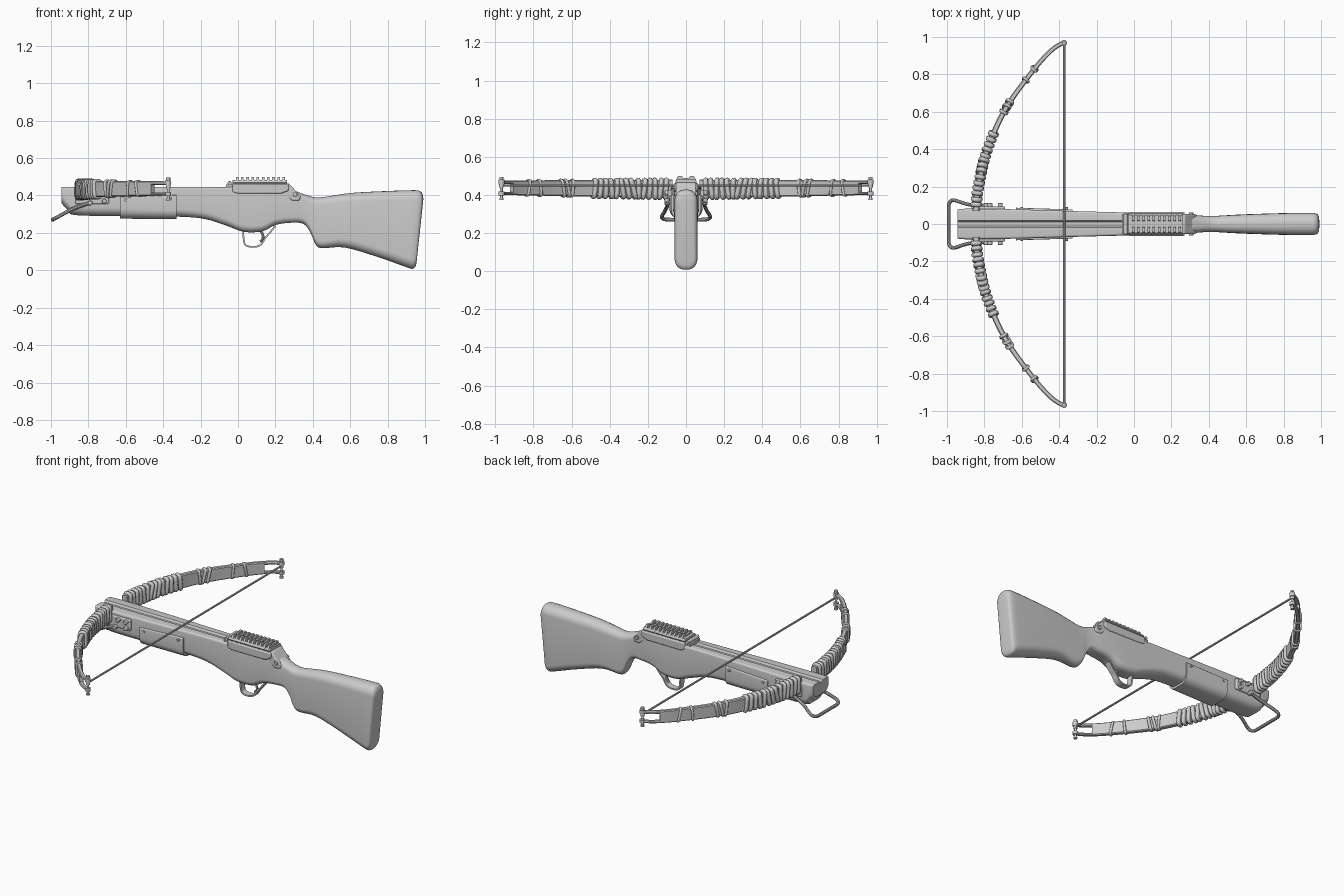
import bpy, bmesh, math, random
from mathutils import Vector, Matrix

if "Cube" in bpy.data.objects:
    bpy.data.objects.remove(bpy.data.objects["Cube"])
random.seed(4)


def finish(name, bm, mirror=False, bevel=0, angle=35):
    bmesh.ops.recalc_face_normals(bm, faces=bm.faces)
    me = bpy.data.meshes.new(name)
    bm.to_mesh(me)
    bm.free()
    ob = bpy.data.objects.new(name, me)
    bpy.context.collection.objects.link(ob)
    bpy.ops.object.select_all(action='DESELECT')
    bpy.context.view_layer.objects.active = ob
    ob.select_set(True)
    bpy.ops.object.shade_smooth_by_angle(angle=math.radians(angle))
    if bevel:
        b = ob.modifiers.new("bevel", 'BEVEL')
        b.width, b.segments = bevel, 2
    if mirror:
        ob.modifiers.new("mirror", 'MIRROR').use_axis = (False, True, False)
    return ob


def smooth(pts, n):
    """Catmull-Rom through tuples of any length."""
    out = []
    for i in range(len(pts) - 1):
        a, b, c, d = pts[max(i - 1, 0)], pts[i], pts[i + 1], pts[min(i + 2, len(pts) - 1)]
        for k in range(n):
            t = k / n
            out.append(tuple(q + .5 * t * (r - p + t * (2 * p - 5 * q + 4 * r - s + t * (3 * (q - r) + s - p)))
                             for p, q, r, s in zip(a, b, c, d)))
    return out + [tuple(pts[-1])]


def loft(bm, rings, closed=False):
    vs = [[bm.verts.new(p) for p in r] for r in rings]
    n = len(vs[0])
    for a, b in zip(vs, vs[1:] + vs[:1] if closed else vs[1:]):
        for i in range(n):
            j = (i + 1) % n
            bm.faces.new((a[i], a[j], b[j], b[i]))
    if not closed:
        bm.faces.new(vs[0][::-1])
        bm.faces.new(vs[-1])


def tube(bm, pts, r, closed=False, sides=10):
    pts = [Vector(p) for p in pts]
    n, rings, ref = len(pts), [], None
    for i, p in enumerate(pts):
        a = pts[i - 1] if closed or i else p
        b = pts[(i + 1) % n] if closed or i < n - 1 else p
        t = (b - a).normalized()
        if ref is None:
            ref = t.orthogonal()
        ref = (ref - t * ref.dot(t)).normalized()
        s = t.cross(ref)
        rings.append([p + r * (math.cos(k * math.tau / sides) * ref + math.sin(k * math.tau / sides) * s)
                      for k in range(sides)])
    loft(bm, rings, closed)


def box(bm, x0, x1, y0, y1, z0, z1):
    m = Matrix.Translation(((x0 + x1) / 2, (y0 + y1) / 2, (z0 + z1) / 2)) @ \
        Matrix.Diagonal((x1 - x0, y1 - y0, z1 - z0, 1))
    bmesh.ops.create_cube(bm, size=1, matrix=m)


def prism(bm, prof, w):
    loft(bm, [[(x, y, z) for x, z in prof] for y in (-w, w)])


def body_ring(xb, zb, xt, zt, w, rt, gd=0):
    """Rounded section of the stock with a groove in the top."""
    rb = max(.6 * w, min(.95 * w, rt))
    h = []
    for k in range(8):
        a = math.pi / 2 * k / 7
        h.append((w - rb + rb * math.sin(a), zb + rb - rb * math.cos(a)))
    for k in range(6):
        a = math.pi / 2 * k / 5
        h.append((w - rt + rt * math.cos(a), zt - rt + rt * math.sin(a)))
    g = min(.02, (w - rt) * .8)
    h += [(g, zt), (g * .6, zt - gd)]
    h += [(-y, z) for y, z in reversed(h)]
    return [(xb + (xt - xb) * (z - zb) / (zt - zb), y, z) for y, z in h]


# Stock: bottom x/z, top x/z, half width, top corner radius
stations = [(-.945, .36, -.945, .445, .078, .012), (-.91, .322, -.91, .445, .081, .012),
            (-.87, .295, -.87, .445, .082, .012), (-.62, .29, -.62, .445, .078, .012),
            (-.33, .287, -.33, .445, .069, .012), (-.18, .275, -.18, .445, .065, .012),
            (-.06, .238, -.06, .445, .062, .014), (.03, .206, .03, .445, .06, .016),
            (.13, .208, .12, .443, .058, .02), (.2, .242, .2, .442, .056, .024),
            (.28, .254, .27, .436, .052, .03), (.35, .248, .33, .415, .046, .034),
            (.388, .2, .38, .398, .043, .036), (.415, .138, .415, .39, .043, .038),
            (.45, .118, .46, .392, .044, .04), (.57, .122, .6, .413, .051, .046),
            (.75, .07, .78, .423, .057, .05), (.9, .017, .93, .428, .06, .053),
            (.935, .008, .972, .424, .057, .05), (.95, .022, .987, .405, .05, .045),
            (.955, .045, .991, .38, .038, .034)]
bm = bmesh.new()
loft(bm, [body_ring(*s, gd=.012 if s[2] < -.05 else 0) for s in smooth(stations, 4)])
finish("stock", bm)

# Sheet metal sleeve round the fore end, with rivets
bm = bmesh.new()
loft(bm, [body_ring(-.63, .276, -.63, .392, .087, .006), body_ring(-.33, .274, -.33, .402, .078, .006)])
finish("fore_sleeve", bm)
bm = bmesh.new()
for x, z in ((-.6, .375), (-.36, .385)):
    tube(bm, [(x, .07, z), (x, .09, z)], .008)
finish("sleeve_rivets", bm, True, .002)

# Side brackets holding the bow, with bolts
bm = bmesh.new()
box(bm, -.87, -.69, .075, .094, .355, .425)
finish("bow_bracket", bm, True, .006)
bm = bmesh.new()
for x, z in ((-.77, .41), (-.715, .41), (-.715, .37), (-.79, .36)):
    tube(bm, [(x, .08, z), (x, .112, z)], .013, sides=12)
finish("bracket_bolts", bm, True, .003)

# Foot stirrup
half = [(-.79, .1, .36), (-.84, .098, .345), (-.9, .108, .32), (-.96, .127, .287),
        (-.982, .12, .276), (-.99, .1, .271), (-.99, .04, .27)]
bm = bmesh.new()
tube(bm, smooth(half + [(x, -y, z) for x, y, z in reversed(half)], 4), .01)
finish("foot_stirrup", bm)

# Bow limbs, mirrored across y
path = smooth([(-.845, .07), (-.835, .18), (-.79, .38), (-.69, .61), (-.54, .82), (-.44, .93), (-.372, .972)], 10)


def frame(y):
    for a, b in zip(path, path[1:]):
        if a[1] <= y <= b[1]:
            t = Vector((b[0] - a[0], b[1] - a[1], 0))
            p = Vector((a[0], a[1], 0)) + t * ((y - a[1]) / t.y)
            t.normalize()
            return p, t, Vector((t.y, -t.x, 0))


def limb_size(y):
    """Half thickness, bottom and top of the limb at y."""
    f = y / .97
    return .018 - .006 * f, .382 + .018 * f, .48 - .004 * f


def strip(bm, y0, y1, n, lo=None, hi=None):
    rings = []
    for i in range(n + 1):
        y = y0 + (y1 - y0) * i / n
        p, t, s = frame(y)
        h, z0, z1 = limb_size(y)
        z0, z1 = (z0 if lo is None else lo), (z1 if hi is None else hi)
        c = .005
        prof = [(-h + c, z0), (h - c, z0), (h, z0 + c), (h, z1 - c), (h - c, z1), (-h + c, z1), (-h, z1 - c), (-h, z0 + c)]
        rings.append([p + s * u + Vector((0, 0, z)) for u, z in prof])
    loft(bm, rings)


bm = bmesh.new()
strip(bm, .072, .915, 36)
strip(bm, .905, .97, 8, lo=.457)
strip(bm, .905, .97, 8, hi=.415)
finish("bow_limb", bm, True)

# Tip eyes and pins
bm = bmesh.new()
for z0, z1, r in ((.455, .48, .016), (.398, .418, .016), (.376, .493, .007), (.484, .495, .011), (.373, .384, .011)):
    tube(bm, [(-.373, .968, z0), (-.373, .968, z1)], r, sides=16)
finish("limb_tip_pin", bm, True)

# Cord wrappings, tilted at random
bm = bmesh.new()
wraps = [(.105 + .029 * i, random.uniform(-.15, .3), .013) for i in range(14)]
wraps += [(.6, -.1, .009), (.625, .25, .009), (.65, .2, .009), (.77, .1, .008), (.83, -.2, .008)]
for y, tilt, r in wraps:
    p, t, s = frame(y)
    h, z0, z1 = limb_size(y)
    zc, hz = (z0 + z1) / 2, (z1 - z0) / 2
    loop = []
    for k in range(24):
        a = math.tau * k / 24
        u = math.copysign(abs(math.cos(a)) ** .45, math.cos(a)) * (h + .002)
        v = math.copysign(abs(math.sin(a)) ** .45, math.sin(a)) * (hz - .001)
        loop.append(p + s * u + t * (v * tilt) + Vector((0, 0, zc + v)))
    tube(bm, loop, r, True, 8)
finish("limb_wraps", bm, True, angle=60)

# Bowstring
bm = bmesh.new()
tube(bm, [(-.373, -.968, .45), (-.373, .968, .45)], .006)
for y in (-.968, .968):
    tube(bm, [(-.373, y, .438), (-.373, y, .462)], .012, sides=14)
finish("bowstring", bm)

# Receiver cover, tail wedge and sight rail
bm = bmesh.new()
prism(bm, [(-.03, .418), (.0, .41), (.23, .41), (.27, .425), (.27, .462), (-.03, .462)], .064)
finish("receiver_cover", bm, bevel=.006)
bm = bmesh.new()
prism(bm, [(.24, .465), (.272, .465), (.335, .395), (.328, .372), (.29, .37), (.24, .41)], .053)
finish("receiver_tail", bm, bevel=.007)
bm = bmesh.new()
loft(bm, [[(x, -.045, .455), (x, .045, .455), (x, .056, .47), (x, .048, .482), (x, -.048, .482), (x, -.056, .47)]
          for x in (-.03, .262)])
for i in range(10):
    x = -.012 + i * .0278
    loft(bm, [[(u, -.054, .474), (u, .054, .474), (u, .042, .498), (u, .02, .498), (u, .016, .49),
               (u, -.016, .49), (u, -.02, .498), (u, -.042, .498)] for u in (x, x + .014)])
finish("sight_rail", bm)
bm = bmesh.new()
box(bm, -.065, -.025, -.05, .05, .44, .46)
tube(bm, [(-.045, -.055, .466), (-.045, .055, .466)], .011, sides=14)
tube(bm, [(.305, -.062, .405), (.305, .062, .405)], .012, sides=14)
finish("rail_clamp", bm, bevel=.002)

# Trigger guard (flat strap) and trigger
bm = bmesh.new()
guard = smooth([(.028, .215), (.03, .17), (.038, .138), (.06, .127), (.1, .127), (.127, .142), (.147, .175),
                (.17, .2), (.2, .238)], 4)
rings = []
for i, (x, z) in enumerate(guard):
    a, b = guard[max(i - 1, 0)], guard[min(i + 1, len(guard) - 1)]
    d = Vector((b[0] - a[0], b[1] - a[1])).normalized() * .0045
    rings.append([(x - d.y, -.02, z + d.x), (x - d.y, .02, z + d.x), (x + d.y, .02, z - d.x), (x + d.y, -.02, z - d.x)])
loft(bm, rings)
finish("trigger_guard", bm)
bm = bmesh.new()
tube(bm, smooth([(.118, 0, .22), (.13, 0, .195), (.134, 0, .178), (.128, 0, .162), (.118, 0, .154)], 4), .007)
finish("trigger", bm)
